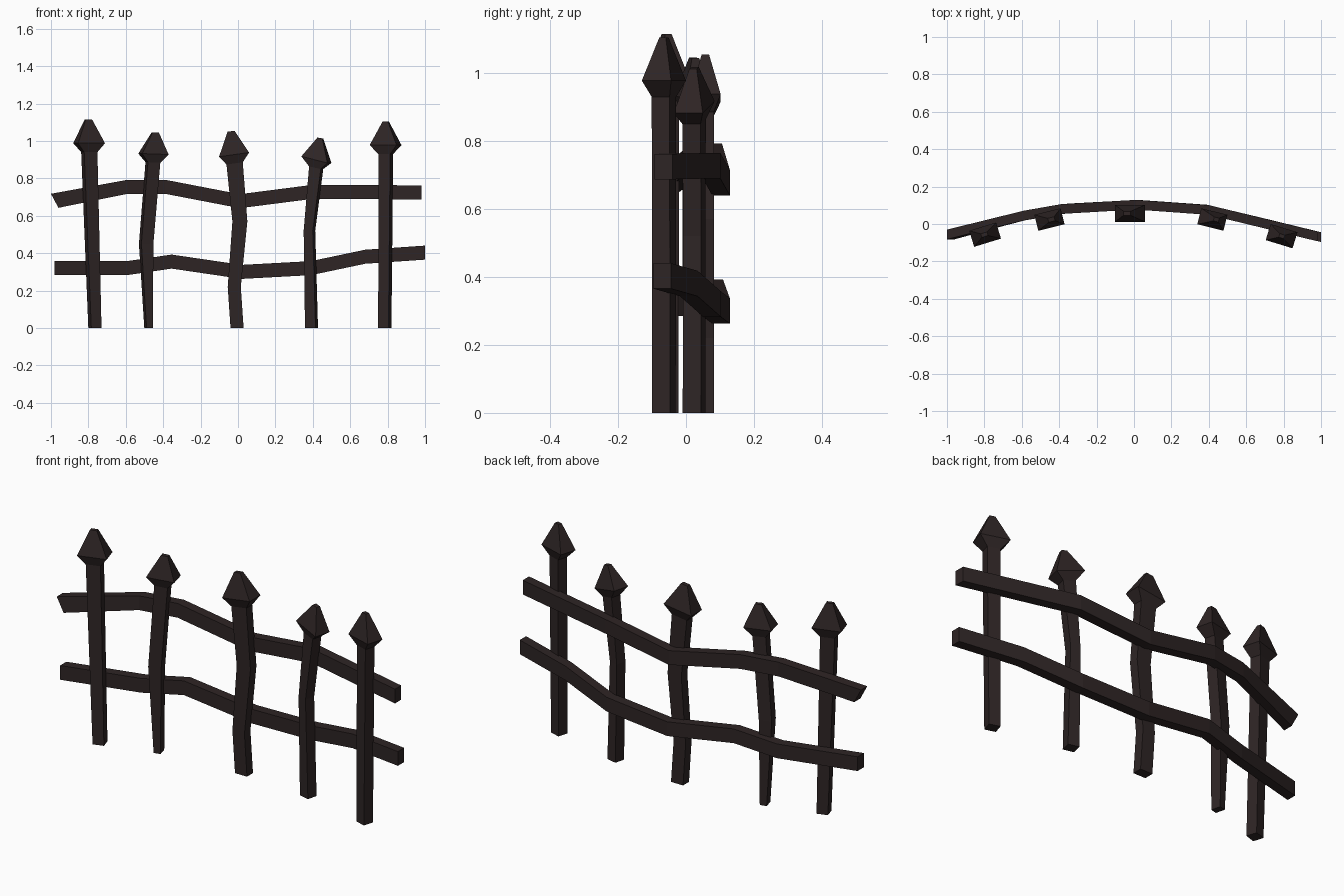
import bpy, bmesh, math
from mathutils import Vector, Matrix

wood = bpy.data.materials.new("dark_brown_wood")
wood.diffuse_color = (0.027, 0.018, 0.018, 1)


def loft(name, rings):
    """Skin a list of four-point rings into a closed solid with flat faces."""
    bm = bmesh.new()
    loops = [[bm.verts.new(p) for p in ring] for ring in rings]
    for a, b in zip(loops, loops[1:]):
        for i in range(4):
            j = (i + 1) % 4
            bm.faces.new((a[i], a[j], b[j], b[i]))
    bm.faces.new(loops[0][::-1])
    bm.faces.new(loops[-1])
    bmesh.ops.recalc_face_normals(bm, faces=bm.faces)
    mesh = bpy.data.meshes.new(name)
    bm.to_mesh(mesh)
    bm.free()
    mesh.materials.append(wood)
    bpy.context.collection.objects.link(bpy.data.objects.new(name, mesh))


CORNERS = ((-1, -1), (1, -1), (1, 1), (-1, 1))


def post(name, y, yaw, sections):
    """Sections are (x, z, width, depth, lean in degrees)."""
    rings = []
    for x, z, w, d, lean in sections:
        turn = (Matrix.Rotation(math.radians(yaw), 3, 'Z')
                @ Matrix.Rotation(math.radians(lean), 3, 'Y'))
        rings.append([Vector((x, y, z)) + turn @ Vector((sx * w / 2, sy * d / 2, 0))
                      for sx, sy in CORNERS])
    loft(name, rings)


def rail(name, path, start_lean=0):
    """Path points are (x, y, z); start_lean skews the left end cut."""
    rings = []
    for k, (x, y, z) in enumerate(path):
        skew = start_lean if k == 0 else 0
        rings.append([(x + sz * skew, y + sy * 0.026, z + sz * 0.0375)
                      for sy, sz in CORNERS])
    loft(name, rings)


# Pickets, each with a spear head: body rings, neck, widest ring, blunt tip
post("picket_far_left", -0.057, 17, [
    (-0.765, 0, 0.057, 0.055, 0), (-0.795, 0.94, 0.074, 0.055, 0),
    (-0.796, 0.988, 0.150, 0.090, 0), (-0.80, 1.115, 0.035, 0.020, 0)])
post("picket_left", 0.024, 14, [
    (-0.478, 0, 0.035, 0.050, 0), (-0.491, 0.45, 0.066, 0.055, 0),
    (-0.455, 0.885, 0.068, 0.055, 3), (-0.452, 0.93, 0.145, 0.088, 2),
    (-0.442, 1.045, 0.035, 0.022, 3)])
post("picket_middle", 0.057, 0, [
    (-0.005, 0, 0.070, 0.050, 0), (-0.020, 0.22, 0.070, 0.050, 0),
    (0.010, 0.57, 0.080, 0.050, 0), (-0.018, 0.88, 0.088, 0.050, -8),
    (-0.021, 0.927, 0.162, 0.090, -8), (-0.037, 1.052, 0.038, 0.022, -7)])
post("picket_right", 0.024, -14, [
    (0.393, 0, 0.058, 0.055, 0), (0.382, 0.52, 0.050, 0.055, 0),
    (0.418, 0.857, 0.066, 0.055, 12), (0.419, 0.90, 0.148, 0.088, 14),
    (0.440, 1.015, 0.028, 0.022, 10)])
post("picket_far_right", -0.065, -17, [
    (0.785, 0, 0.057, 0.055, 0), (0.790, 0.93, 0.066, 0.055, 0),
    (0.789, 0.978, 0.150, 0.090, 0), (0.790, 1.105, 0.028, 0.020, 0)])

# Bowed rails behind the pickets
rail("upper_rail", [
    (-0.98, -0.056, 0.680), (-0.59, 0.045, 0.755), (-0.39, 0.080, 0.755),
    (0.01, 0.103, 0.678), (0.40, 0.075, 0.728), (0.98, -0.066, 0.725)], -0.02)
rail("lower_rail", [
    (-0.98, -0.056, 0.322), (-0.58, 0.046, 0.322), (-0.355, 0.083, 0.355),
    (0.02, 0.103, 0.300), (0.39, 0.077, 0.320), (0.68, 0.008, 0.381),
    (1.0, -0.070, 0.403)])
